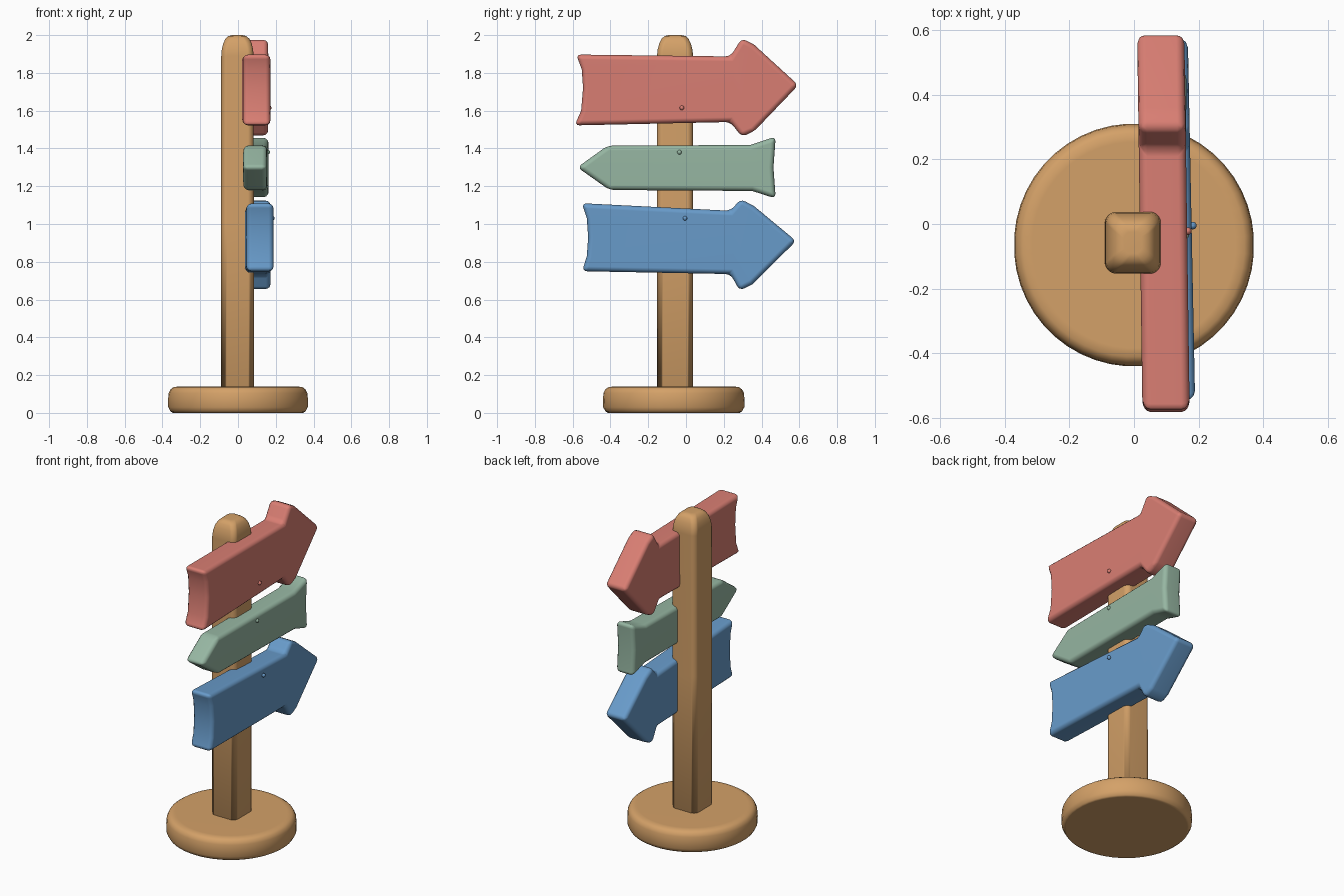
import bpy, bmesh, math

if "Cube" in bpy.data.objects:
    bpy.data.objects.remove(bpy.data.objects["Cube"])


def material(name, rgb):
    lin = [((c / 255 + 0.055) / 1.055) ** 2.4 for c in rgb]
    m = bpy.data.materials.new(name)
    m.diffuse_color = (*lin, 1)
    m.use_nodes = True
    m.node_tree.nodes["Principled BSDF"].inputs["Base Color"].default_value = m.diffuse_color
    return m


WOOD = material("tan wood", (212, 161, 104))
RED = material("coral red", (217, 126, 115))
GREEN = material("sage green", (150, 182, 162))
BLUE = material("sky blue", (104, 155, 202))


def finish(bm, name, mat):
    bmesh.ops.recalc_face_normals(bm, faces=bm.faces)
    for f in bm.faces:
        f.smooth = True
    me = bpy.data.meshes.new(name)
    bm.to_mesh(me)
    bm.free()
    me.materials.append(mat)
    ob = bpy.data.objects.new(name, me)
    bpy.context.collection.objects.link(ob)
    ob.modifiers.new("weighted normals", 'WEIGHTED_NORMAL')
    return ob


def loft(name, rings, cx, cy, mat, per_corner):
    """Stack of rounded rectangles: (z, half x, half y, corner radius)."""
    bm = bmesh.new()
    prev = None
    for i, (z, hx, hy, r) in enumerate(rings):
        ring = []
        for q, (sx, sy) in enumerate([(1, 1), (-1, 1), (-1, -1), (1, -1)]):
            for k in range(per_corner):
                a = math.pi / 2 * (q + (k + 0.5) / per_corner)
                ring.append(bm.verts.new((cx + sx * (hx - r) + r * math.cos(a),
                                          cy + sy * (hy - r) + r * math.sin(a), z)))
        n = len(ring)
        if prev:
            for j in range(n):
                bm.faces.new((prev[j], prev[(j + 1) % n], ring[(j + 1) % n], ring[j]))
        if i in (0, len(rings) - 1):
            bm.faces.new(ring)
        prev = ring
    return finish(bm, name, mat)


def board(name, outline, cx, half, skew, mat):
    """Board outline in (y, z), thickened along x, slightly turned, edges rounded."""
    bm = bmesh.new()
    back, front = [[bm.verts.new((cx + s * half + skew * y, y, z)) for y, z in outline]
                   for s in (-1, 1)]
    n = len(outline)
    bm.faces.new(back)
    bm.faces.new(front)
    for i in range(n):
        j = (i + 1) % n
        bm.faces.new((back[i], back[j], front[j], front[i]))
    bmesh.ops.recalc_face_normals(bm, faces=bm.faces)
    edges = [e for e in bm.edges if e.calc_face_angle(0) > 0.35]
    bmesh.ops.bevel(bm, geom=edges, offset=0.026, segments=3, profile=0.5,
                    affect='EDGES', clamp_overlap=True)
    return finish(bm, name, mat)


def nail(name, loc, mat):
    bm = bmesh.new()
    bmesh.ops.create_uvsphere(bm, u_segments=10, v_segments=6, radius=0.012)
    bmesh.ops.translate(bm, verts=bm.verts, vec=loc)
    return finish(bm, name, mat)


# Round base
base = [(0, 0.345), (0.008, 0.358), (0.03, 0.37), (0.07, 0.371), (0.105, 0.368),
        (0.125, 0.358), (0.136, 0.342), (0.14, 0.315)]
loft("base", [(z, r, r * 1.012, r) for z, r in base], 0, -0.065, WOOD, 12)

# Square post with softened corners and a domed top
loft("post", [(0.1, 0.088, 0.095, 0.035), (1.0, 0.087, 0.095, 0.035),
              (1.89, 0.086, 0.096, 0.035), (1.925, 0.083, 0.092, 0.035),
              (1.955, 0.076, 0.084, 0.035), (1.98, 0.064, 0.072, 0.035),
              (1.994, 0.049, 0.057, 0.033), (2.0, 0.028, 0.035, 0.025)],
     -0.003, -0.058, WOOD, 6)

# Arrow boards
board("top_arrow_board",
      [(-0.582, 1.897), (-0.552, 1.82), (-0.545, 1.72), (-0.555, 1.60), (-0.59, 1.522),
       (0.235, 1.54), (0.295, 1.462), (0.36, 1.49), (0.595, 1.735), (0.36, 1.95),
       (0.295, 1.983), (0.235, 1.887)],
      0.091, 0.073, -0.014, RED)
board("middle_arrow_board",
      [(-0.575, 1.30), (-0.415, 1.415), (0.34, 1.418), (0.475, 1.463),
       (0.463, 1.30), (0.475, 1.135), (0.35, 1.175), (-0.405, 1.18)],
      0.095, 0.063, 0.01, GREEN)
board("bottom_arrow_board",
      [(-0.552, 1.11), (-0.525, 1.03), (-0.518, 0.93), (-0.525, 0.83), (-0.55, 0.75),
       (0.235, 0.735), (0.285, 0.647), (0.35, 0.68), (0.583, 0.91), (0.36, 1.095),
       (0.29, 1.132), (0.235, 1.07)],
      0.106, 0.072, -0.02, BLUE)

# Tiny nail bumps
nail("top_nail", (0.166, -0.022, 1.615), RED)
nail("middle_nail", (0.158, -0.035, 1.38), GREEN)
nail("bottom_nail", (0.182, -0.005, 1.03), BLUE)
